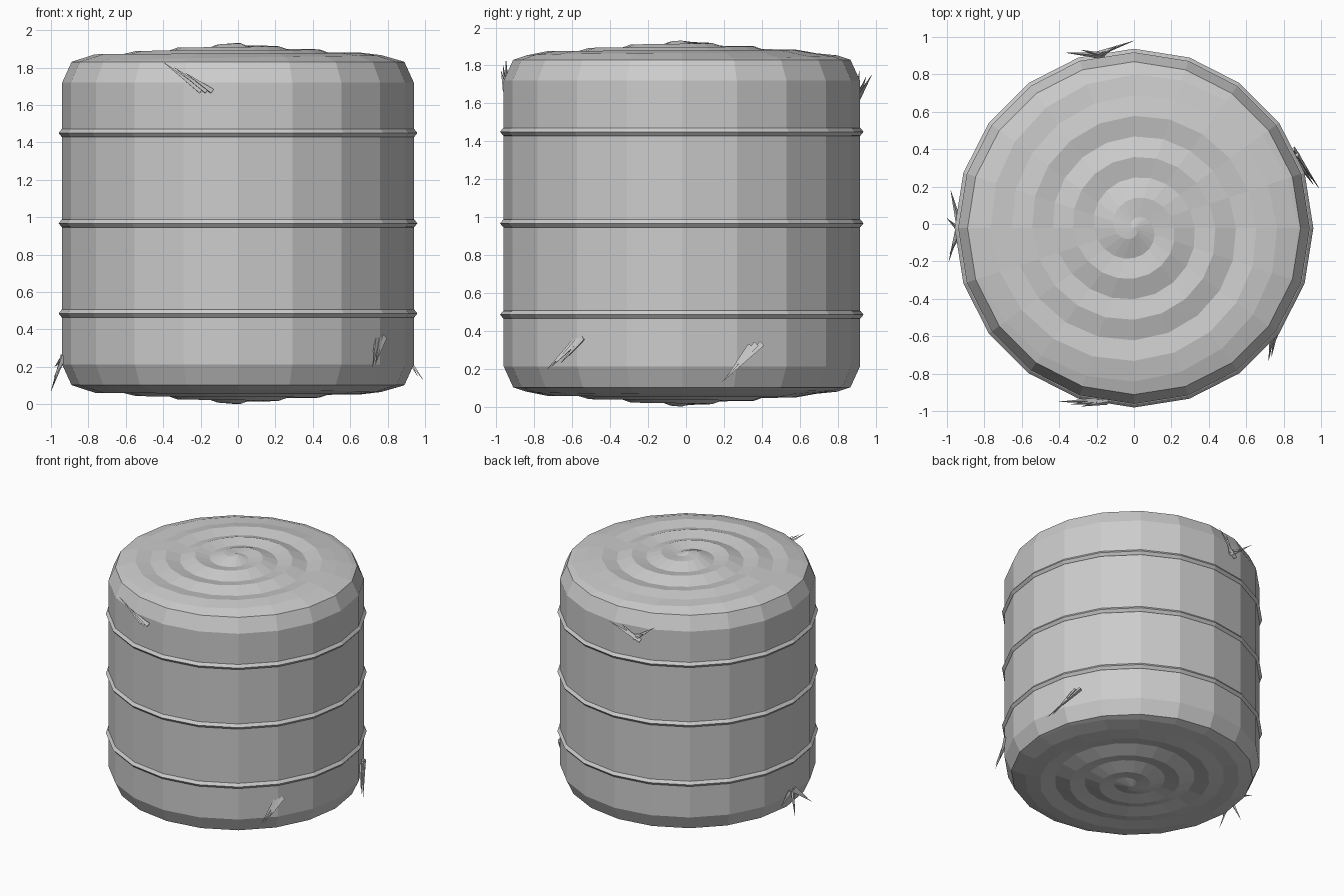
import bpy, bmesh, math
from mathutils import Vector, Matrix

if "Cube" in bpy.data.objects:
    bpy.data.objects.remove(bpy.data.objects["Cube"])

SIDES = 20
CY = -0.022            # bale axis in y
MID = 0.966            # mid height, the two ends mirror about it
RIM = 0.89             # radius where the end meets the bevel

grey = bpy.data.materials.new("straw grey")
grey.diffuse_color = (0.6, 0.6, 0.6, 1)
grey.use_nodes = True
grey.node_tree.nodes["Principled BSDF"].inputs["Base Color"].default_value = grey.diffuse_color


def finish(bm, name):
    bmesh.ops.recalc_face_normals(bm, faces=bm.faces)
    mesh = bpy.data.meshes.new(name)
    bm.to_mesh(mesh)
    bm.free()
    mesh.materials.append(grey)
    ob = bpy.data.objects.new(name, mesh)
    bpy.context.collection.objects.link(ob)
    return ob


def clamp(v, lo, hi):
    return max(lo, min(hi, v))


def loft(bm, columns, closed=False):
    """Bridge neighbouring columns of vertices with quads."""
    cols = [[bm.verts.new(p) for p in c] for c in columns]
    n = len(cols[0])
    for a, b in zip(cols, cols[1:]):
        for k in range(n if closed else n - 1):
            m = (k + 1) % n
            bm.faces.new((a[k], a[m], b[m], b[k]))
    bmesh.ops.remove_doubles(bm, verts=bm.verts, dist=0.0005)


def at(i, r, z):
    a = -2 * math.pi * (i % SIDES) / SIDES
    return (r * math.cos(a), CY + r * math.sin(a), z)


# Bale body: spiral ridges on both ends, bevelled rims, straight wall
def end_point(i, j):
    r = clamp(-0.005 + 0.22 * i / SIDES + 0.11 * j, 0, RIM)
    if r < 0.77:
        z = 1.932 - 0.08 * r
    else:
        z = 1.87 - 0.04 * (r - 0.77) / (RIM - 0.77)
    if j % 2:          # valley between ridges, fading to centre and rim
        z -= 0.03 * clamp((0.8 - r) / 0.25, 0, 1) * clamp(r / 0.12, 0, 1)
    return r, z


bm = bmesh.new()
columns = []
for i in range(SIDES + 1):
    top = [end_point(i, j) for j in range(-2, 10)] + [(0.94, 1.72)]
    bottom = [(r, 2 * MID - z) for r, z in reversed(top)]
    columns.append([at(i, r, z) for r, z in top + bottom])
loft(bm, columns)
finish(bm, "bale_body")

# Three binding cords
for n, z in enumerate((0.485, 0.967, 1.45)):
    section = [(0.925, z + 0.026), (0.959, z), (0.925, z - 0.026)]
    section = [(0.93, z + 0.025), (0.943, z + 0.02), (0.959, z),
               (0.943, z - 0.02), (0.93, z - 0.025)]
    bm = bmesh.new()
    loft(bm, [[at(i, r, h) for r, h in section] for i in range(SIDES + 1)], True)
    finish(bm, f"cord_{n + 1}")


# Loose straw tufts: thin three-sided spikes from root to tip
def tuft(name, spikes):
    bm = bmesh.new()
    for root, tip in spikes:
        root, tip = Vector(root), Vector(tip)
        d = tip - root
        mat = Matrix.Translation((root + tip) / 2) @ d.to_track_quat('Z', 'Y').to_matrix().to_4x4()
        bmesh.ops.create_cone(bm, cap_ends=True, segments=3, radius1=0.018,
                              radius2=0.001, depth=d.length, matrix=mat)
    finish(bm, name)


tuft("straw_front_top", [((-0.20, -0.945, 1.67), (-0.40, -0.95, 1.83)),
                         ((-0.17, -0.95, 1.67), (-0.34, -0.965, 1.80)),
                         ((-0.14, -0.95, 1.67), (-0.28, -0.975, 1.77))])
tuft("straw_front_low", [((0.74, -0.58, 0.35), (0.72, -0.73, 0.20)),
                         ((0.76, -0.56, 0.355), (0.735, -0.71, 0.21)),
                         ((0.78, -0.54, 0.36), (0.74, -0.66, 0.23))])
tuft("straw_right_low", [((0.85, 0.40, 0.33), (0.99, 0.19, 0.13)),
                         ((0.87, 0.37, 0.33), (0.95, 0.24, 0.17)),
                         ((0.87, 0.34, 0.32), (0.96, 0.21, 0.15))])
tuft("straw_left_low", [((-0.935, 0.0, 0.26), (-0.99, -0.20, 0.10)),
                        ((-0.935, -0.05, 0.25), (-0.985, -0.16, 0.14)),
                        ((-0.935, -0.03, 0.26), (-1.0, 0.03, 0.07)),
                        ((-0.94, 0.02, 0.25), (-0.98, 0.18, 0.20))])
tuft("straw_back_top", [((-0.22, 0.90, 1.62), (0.0, 0.98, 1.75)),
                        ((-0.18, 0.905, 1.63), (-0.09, 0.95, 1.74)),
                        ((-0.18, 0.90, 1.63), (-0.36, 0.915, 1.77)),
                        ((-0.16, 0.90, 1.64), (-0.28, 0.93, 1.70))])
